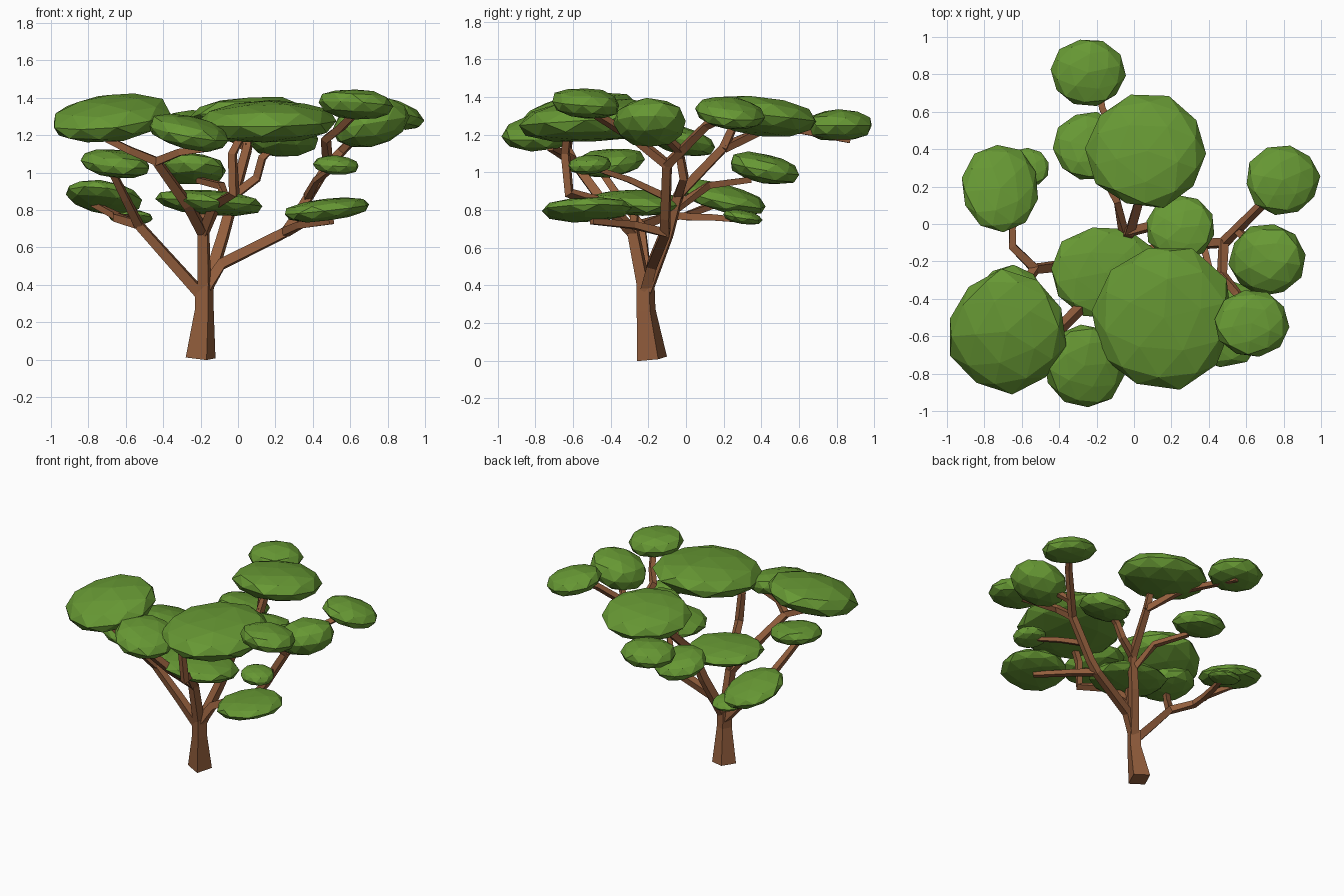
import bpy, bmesh, math, random
from mathutils import Vector

random.seed(4)


def material(name, rgb):
    m = bpy.data.materials.new(name)
    m.diffuse_color = (*rgb, 1)
    return m


BARK = material("bark brown", (0.292, 0.112, 0.046))
LEAF = material("leaf green", (0.135, 0.315, 0.034))


def finish(bm, name, mat):
    bmesh.ops.recalc_face_normals(bm, faces=bm.faces)
    me = bpy.data.meshes.new(name)
    bm.to_mesh(me)
    bm.free()
    me.materials.append(mat)
    ob = bpy.data.objects.new(name, me)
    bpy.context.collection.objects.link(ob)
    return ob


def branch(name, pts, r0, r1, radii=None, turn=0):
    """Four-sided tapered tube along a path."""
    pts = [Vector(p) for p in pts]
    n = len(pts)
    bm = bmesh.new()
    rings = []
    for i, p in enumerate(pts):
        d = (pts[min(i + 1, n - 1)] - pts[max(i - 1, 0)]).normalized()
        ref = Vector((0.25, 1, 0)) if abs(d.y) < 0.85 else Vector((1, 0.2, 0))
        u = d.cross(ref).normalized()
        v = d.cross(u)
        r = radii[i] if radii else r0 + (r1 - r0) * i / (n - 1)
        rings.append([bm.verts.new(p + r * (math.cos(a) * u + math.sin(a) * v))
                      for a in (turn + math.pi / 4 + k * math.pi / 2 for k in range(4))])
    for a, b in zip(rings, rings[1:]):
        for k in range(4):
            bm.faces.new((a[k], a[(k + 1) % 4], b[(k + 1) % 4], b[k]))
    bm.faces.new(rings[0])
    bm.faces.new(rings[-1])
    finish(bm, name, BARK)


def leaf_pad(name, c, r, tilt=(0, 0)):
    """Flattened, slightly boxy faceted ball, sheared so that it leans."""
    bm = bmesh.new()
    bmesh.ops.create_icosphere(bm, subdivisions=2, radius=1)
    turn = random.uniform(0, 6.28)
    for v in bm.verts:
        s = random.uniform(0.97, 1.04)
        x = (v.co.x * math.cos(turn) - v.co.y * math.sin(turn)) * r[0] * s
        y = (v.co.x * math.sin(turn) + v.co.y * math.cos(turn)) * r[1] * s
        z = math.copysign(abs(v.co.z) ** 0.85, v.co.z) * r[2] * random.uniform(0.92, 1.06)
        v.co = Vector(c) + Vector((x, y, z + tilt[0] * x + tilt[1] * y))
    finish(bm, name, LEAF)


# Trunk
branch("trunk", [(-0.20, -0.18, 0.01), (-0.18, -0.212, 0.27), (-0.18, -0.215, 0.40)],
       0, 0, [0.086, 0.054, 0.052], turn=-0.15)

# Left limb and its twigs
left = (-0.53, -0.24, 0.72)
branch("left_limb", [(-0.18, -0.21, 0.33), (-0.36, -0.22, 0.53), left], 0.040, 0.032)
branch("left_back_twig", [left, (-0.65, -0.12, 0.76), (-0.65, 0.0, 0.77), (-0.77, 0.15, 0.83)], 0.032, 0.022)
branch("left_small_twig", [(-0.65, -0.02, 0.765), (-0.61, 0.15, 0.76), (-0.57, 0.26, 0.75)], 0.027, 0.02)
branch("left_upper_twig", [left, (-0.60, -0.35, 0.86), (-0.68, -0.46, 1.02)], 0.031, 0.024)

# Front limb and its twigs
fork = (-0.185, -0.28, 0.68)
front = (-0.435, -0.60, 1.06)
branch("front_limb", [(-0.18, -0.215, 0.35), fork, (-0.27, -0.43, 0.83), front], 0.043, 0.031)
branch("front_left_twig", [front, (-0.58, -0.63, 1.12), (-0.70, -0.62, 1.18)], 0.03, 0.024)
branch("front_centre_twig", [front, (-0.31, -0.68, 1.11), (-0.15, -0.72, 1.13)], 0.03, 0.022)
branch("front_right_limb", [fork, (-0.12, -0.42, 0.83), (-0.02, -0.62, 0.89),
                            (-0.03, -0.64, 1.10), (0.02, -0.63, 1.20)], 0.036, 0.026)
branch("low_centre_twig", [fork, (-0.18, -0.27, 0.82)], 0.03, 0.024)

# Right limb and its twigs
elbow = (0.25, -0.11, 0.68)
right = (0.48, -0.10, 1.04)
branch("right_limb", [(-0.17, -0.21, 0.38), (-0.09, -0.18, 0.51), elbow, (0.31, -0.11, 0.76), right], 0.040, 0.031)
branch("low_right_twig", [elbow, (0.33, -0.28, 0.72), (0.50, -0.50, 0.74)], 0.031, 0.022)
branch("right_small_twig", [(0.37, -0.11, 0.87), (0.42, -0.3, 0.96), (0.50, -0.48, 1.02)], 0.026, 0.018)
branch("right_back_twig", [right, (0.58, 0.0, 1.14), (0.69, 0.11, 1.25), (0.76, 0.2, 1.29)], 0.031, 0.024)
branch("right_outer_twig", [(0.55, -0.03, 1.11), (0.62, -0.1, 1.18), (0.68, -0.16, 1.22)], 0.026, 0.022)
branch("right_front_twig", [right, (0.47, -0.27, 1.18), (0.55, -0.37, 1.24), (0.63, -0.50, 1.32)], 0.031, 0.024)

# Back limb and its twigs
back = (-0.02, -0.04, 0.88)
high = (0.05, 0.20, 1.13)
branch("back_limb", [(-0.17, -0.21, 0.37), (-0.08, -0.10, 0.66), back, high], 0.042, 0.03)
branch("back_top_twig", [high, (0.06, 0.25, 1.24)], 0.03, 0.026)
branch("back_long_twig", [high, (-0.08, 0.42, 1.23), (-0.17, 0.62, 1.22), (-0.21, 0.87, 1.17)], 0.03, 0.022)
branch("back_low_twig", [(-0.05, -0.07, 0.80), (-0.09, 0.12, 0.93), (-0.21, 0.34, 0.96)], 0.029, 0.022)
branch("centre_twig", [back, (0.10, -0.01, 0.97), (0.13, -0.03, 1.08), (0.20, -0.03, 1.15)], 0.031, 0.024)

# Leaf pads: centre, radii, lean in x and y
pads = {
    "back_far": ((-0.245, 0.81, 1.248), (0.20, 0.185, 0.083), (0, 0.0)),
    "back_large": ((0.07, 0.39, 1.30), (0.32, 0.305, 0.105), (0.02, -0.10)),
    "back_low": ((-0.245, 0.415, 1.02), (0.185, 0.185, 0.08), (-0.05, -0.17)),
    "left_low": ((-0.715, 0.19, 0.868), (0.205, 0.235, 0.07), (-0.13, -0.22)),
    "left_small": ((-0.575, 0.30, 0.762), (0.12, 0.105, 0.037), (-0.05, -0.15)),
    "left_middle": ((-0.655, -0.41, 1.05), (0.188, 0.19, 0.075), (-0.10, 0.10)),
    "left_large": ((-0.68, -0.575, 1.295), (0.32, 0.325, 0.115), (0.11, 0.17)),
    "front_small": ((-0.265, -0.758, 1.215), (0.213, 0.228, 0.09), (-0.18, 0.10)),
    "front_large": ((0.16, -0.50, 1.27), (0.378, 0.39, 0.115), (0.02, 0.06)),
    "low_centre": ((-0.155, -0.26, 0.84), (0.295, 0.245, 0.066), (-0.07, -0.03)),
    "centre": ((0.25, -0.02, 1.165), (0.185, 0.178, 0.075), (0.05, -0.18)),
    "low_right": ((0.47, -0.53, 0.803), (0.232, 0.24, 0.062), (0.11, 0.03)),
    "right_small": ((0.525, -0.51, 1.04), (0.122, 0.115, 0.052), (-0.05, 0.05)),
    "right_front": ((0.63, -0.53, 1.365), (0.20, 0.183, 0.083), (-0.06, -0.07)),
    "right_outer": ((0.712, -0.19, 1.265), (0.203, 0.192, 0.125), (0.17, 0.0)),
    "right_back": ((0.795, 0.235, 1.315), (0.197, 0.186, 0.08), (-0.17, -0.10)),
}
for name, (c, r, tilt) in pads.items():
    leaf_pad(name + "_leaves", c, r, tilt)
